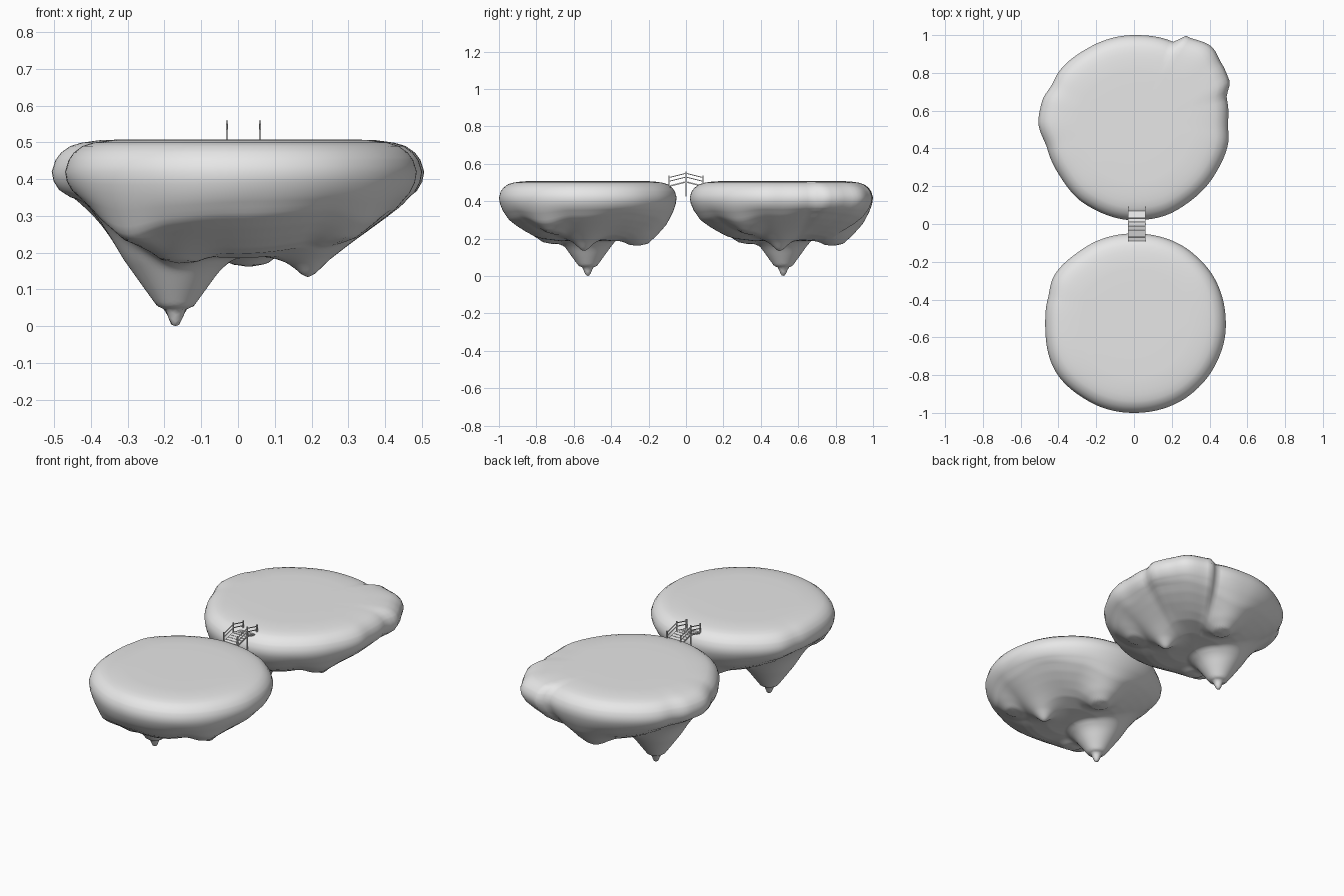
import bpy, bmesh, math
from mathutils import Vector

if "Cube" in bpy.data.objects:
    bpy.data.objects.remove(bpy.data.objects["Cube"])

stone = bpy.data.materials.new("pale_grey")
stone.diffuse_color = (0.8, 0.8, 0.8, 1)
stone.use_nodes = True
stone.node_tree.nodes["Principled BSDF"].inputs["Base Color"].default_value = stone.diffuse_color


def interp(pts, x, smooth=False):
    """Interpolate a list of (x, value) pairs sorted by x."""
    if x <= pts[0][0]:
        return pts[0][1]
    for (a, va), (b, vb) in zip(pts, pts[1:]):
        if x <= b:
            t = (x - a) / (b - a)
            if smooth:
                t = t * t * (3 - 2 * t)
            return va + (vb - va) * t
    return pts[-1][1]


def smin(a, b, k=0.06):
    h = max(k - abs(a - b), 0) / k
    return min(a, b) - h * h * k * 0.25


def finish(bm, name):
    bmesh.ops.recalc_face_normals(bm, faces=bm.faces)
    me = bpy.data.meshes.new(name)
    bm.to_mesh(me)
    bm.free()
    me.materials.append(stone)
    ob = bpy.data.objects.new(name, me)
    bpy.context.collection.objects.link(ob)
    return ob


# rim and underside profiles: (fraction of radius, height)
TOP = [(0, .508), (.6, .508), (.74, .506), (.84, .499), (.90, .490),
       (.95, .472), (.98, .452), (1, .42)]
UNDER = [(0, .185), (.3, .192), (.5, .215), (.6, .237), (.7, .263), (.8, .293),
         (.9, .33), (.96, .362), (.99, .392), (1, .42)]
# hanging rock lumps: x, y, profile of (distance, height)
LUMPS = [
    (-.17, 0, [(0, 0), (.012, .005), (.028, .045), (.05, .055), (.09, .11),
               (.14, .18), (.2, .28), (.4, .6)]),
    (.19, -.02, [(0, .132), (.02, .143), (.06, .182), (.12, .23), (.4, .45)]),
    (.03, .27, [(0, .162), (.05, .172), (.1, .218), (.15, .28), (.4, .6)]),
    (-.16, -.19, [(0, .172), (.05, .182), (.1, .22), (.15, .26), (.4, .45)]),
    (-.26, -.25, [(0, .232), (.05, .24), (.1, .29), (.4, .6)]),
    (.27, -.18, [(0, .235), (.05, .242), (.1, .285), (.4, .6)]),
]


def under_z(x, y, u):
    # the long flanks hang lower at the front and back than at the sides
    fade = max(0, min(1, (1 - u) / .12))
    side = math.cos(2 * math.atan2(y, x)) * min(u / .6, 1) ** 2
    base = interp(UNDER, u) + .025 * side * fade
    z = base
    for lx, ly, prof in LUMPS:
        z = smin(z, interp(prof, math.hypot(x - lx, y - ly)))
    return max(base + (z - base) * fade, 0)


def island(name, outline, cy, seg=144):
    bm = bmesh.new()
    us = [(.3, 1), (.6, 1), (.74, 1), (.8, 1), (.84, 1), (.87, 1), (.9, 1), (.93, 1),
          (.95, 1), (.97, 1), (.98, 1), (.99, 1), (1, 1), (.99, 0), (.975, 0)]
    us += [(.96 - .02 * i, 0) for i in range(48)]
    radii = [interp(outline, 360 * i / seg, True) for i in range(seg)]
    rings = []
    for u, top in us:
        ring = []
        for i, r in enumerate(radii):
            a = 2 * math.pi * i / seg
            x, y = u * r * math.cos(a), u * r * math.sin(a)
            z = interp(TOP, u) if top else under_z(x, y, u)
            ring.append(bm.verts.new((x, y + cy, z)))
        rings.append(ring)
    for ra, rb in zip(rings, rings[1:]):
        for i in range(seg):
            j = (i + 1) % seg
            bm.faces.new((ra[i], ra[j], rb[j], rb[i]))
    # close the centre of the top and of the underside
    for ring, z in ((rings[0], .508), (rings[-1], under_z(0, 0, 0))):
        c = bm.verts.new((0, cy, z))
        for i in range(seg):
            bm.faces.new((ring[i], ring[(i + 1) % seg], c))
    ob = finish(bm, name)
    ob.data.shade_smooth()
    return ob


# plan outlines: (angle in degrees, radius)
FRONT = [(0, .486), (30, .488), (50, .484), (90, .475), (125, .478), (149, .492),
         (165, .474), (180, .47), (213, .488), (240, .478), (270, .475),
         (310, .482), (330, .484), (354, .487), (360, .486)]
BACK = [(0, .498), (16, .511), (26, .56), (35, .569), (45, .587), (59.5, .551),
        (65, .49), (90, .48), (119, .478), (145, .49), (153, .486), (165, .504),
        (177, .507), (195, .475), (212, .474), (238, .489), (270, .5), (289, .503),
        (306, .498), (329, .5), (349, .507), (360, .498)]
island("front_island", FRONT, -.525)
island("back_island", BACK, .52)


# small arched bridge between the islands
def bar(bm, a, b, w, h):
    """Box beam from a to b, width w along x and thickness h."""
    a, b = Vector(a), Vector(b)
    d = (b - a).normalized()
    sx = Vector((1, 0, 0)) * w / 2
    sy = d.cross(Vector((1, 0, 0))) * h / 2
    ends = [[bm.verts.new(p + s * sx + t * sy) for s, t in
             ((-1, -1), (1, -1), (1, 1), (-1, 1))] for p in (a, b)]
    for i in range(4):
        j = (i + 1) % 4
        bm.faces.new((ends[0][i], ends[0][j], ends[1][j], ends[1][i]))
    bm.faces.new(ends[0])
    bm.faces.new(ends[1])


def deck_z(y):
    return .505 - .25 * abs(y)


X0, X1 = -.03, .06
MID = (X0 + X1) / 2

bm = bmesh.new()
for i in range(9):
    y = -.08 + .02 * i
    bar(bm, (MID, y - .009, deck_z(y - .009)), (MID, y + .009, deck_z(y + .009)), .09, .004)
finish(bm, "bridge_planks")

bm = bmesh.new()
for x in (X0, X1):
    for y in (-.09, 0, .09):
        bar(bm, (x, y, .425 if y == 0 else .475), (x, y, deck_z(y) + .054), .006, .006)
finish(bm, "bridge_posts")

bm = bmesh.new()
for x in (X0, X1):
    for s in (-1, 1):
        for dz in (.044, .024, -.004):
            bar(bm, (x, 0, deck_z(0) + dz), (x, s * .09, deck_z(.09) + dz), .004, .004)
finish(bm, "bridge_rails")
